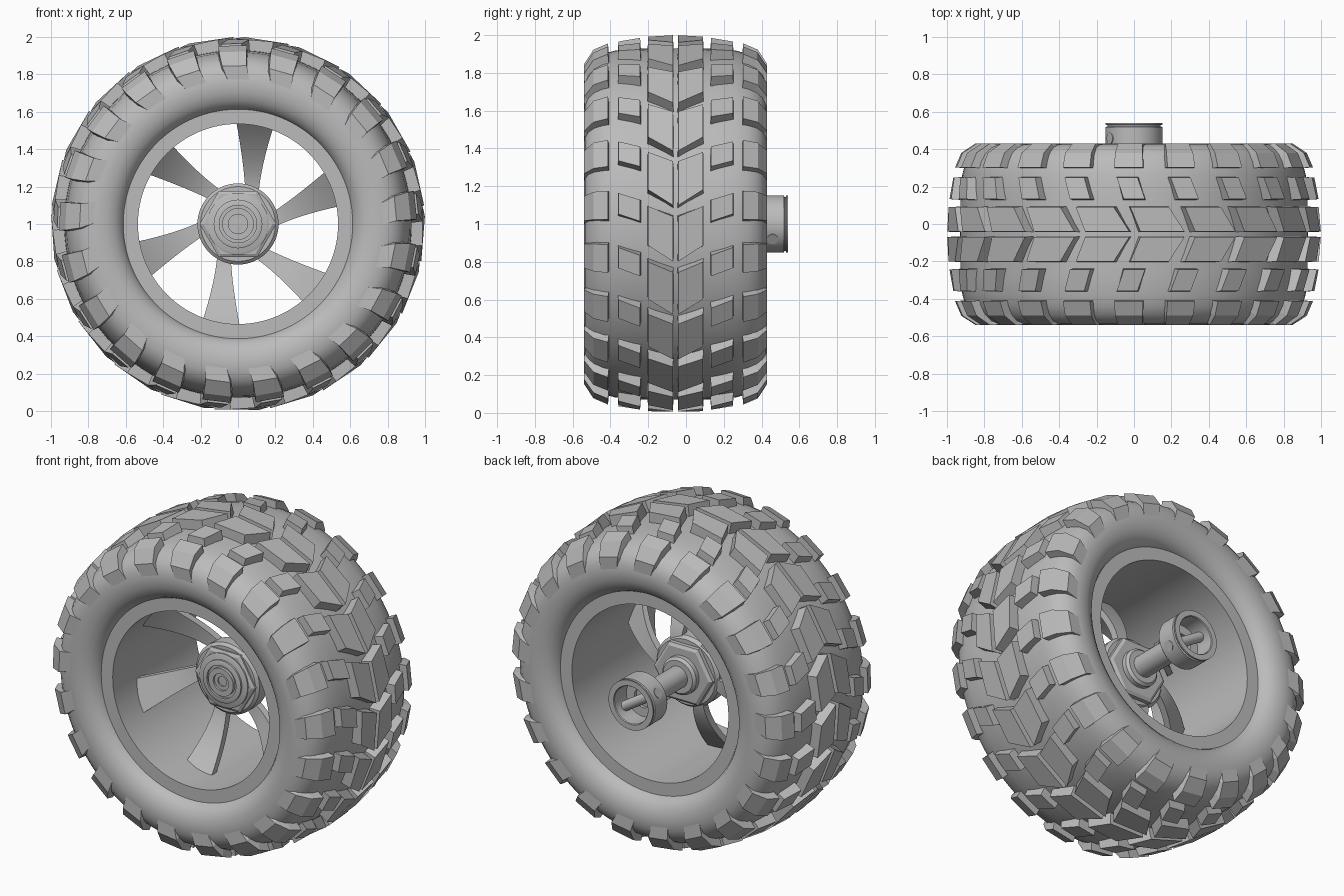
import bpy, bmesh, math
from mathutils import Matrix, Vector

cube = bpy.data.objects.get("Cube")
if cube:
    bpy.data.objects.remove(cube, do_unlink=True)

CENTRE_Y = -0.055
LUGS = 21
SPOKES = 6

grey = bpy.data.materials.new("plain_grey")
grey.use_nodes = True
grey.diffuse_color = (0.5, 0.5, 0.5, 1)
grey.node_tree.nodes["Principled BSDF"].inputs["Base Color"].default_value = (0.5, 0.5, 0.5, 1)


def polar(radius, angle, y):
    """Point around the wheel axis, angle measured from +x towards +z."""
    return Vector((radius * math.cos(angle), y, 1 + radius * math.sin(angle)))


def finish(bm, name, smooth=True):
    bmesh.ops.recalc_face_normals(bm, faces=bm.faces)
    mesh = bpy.data.meshes.new(name)
    bm.to_mesh(mesh)
    bm.free()
    mesh.materials.append(grey)
    ob = bpy.data.objects.new(name, mesh)
    bpy.context.collection.objects.link(ob)
    if smooth:
        bpy.ops.object.select_all(action="DESELECT")
        ob.select_set(True)
        bpy.context.view_layer.objects.active = ob
        bpy.ops.object.shade_smooth_by_angle(angle=math.radians(35))
    return ob


def loft(bm, rings, closed=False):
    """Skin a list of point rings; open lofts get end caps."""
    rows = [[bm.verts.new(p) for p in ring] for ring in rings]
    n = len(rows[0])
    pairs = list(zip(rows, rows[1:])) + ([(rows[-1], rows[0])] if closed else [])
    for a, b in pairs:
        for i in range(n):
            j = (i + 1) % n
            bm.faces.new((a[i], a[j], b[j], b[i]))
    if not closed:
        bm.faces.new(rows[0])
        bm.faces.new(rows[-1])


def lathe(name, profile, segments=96, closed=False, smooth=True):
    """Turn a (radius, y) profile around the wheel axis."""
    bm = bmesh.new()
    rings = [[polar(r, math.tau * i / segments, y) for i in range(segments)]
             for r, y in profile]
    loft(bm, rings, closed)
    return finish(bm, name, smooth)


# Tyre carcass: mirrored half profile with bulging sidewalls
half = [(0.60, 0.36), (0.615, 0.41), (0.63, 0.437), (0.66, 0.462), (0.70, 0.479),
        (0.75, 0.485), (0.80, 0.479), (0.84, 0.462), (0.875, 0.43), (0.90, 0.385),
        (0.918, 0.32), (0.927, 0.22), (0.93, 0.1)]
tyre = [(r, CENTRE_Y - w) for r, w in half] + [(r, CENTRE_Y + w) for r, w in reversed(half)]
lathe("tyre_carcass", tyre, closed=True)

# Rim barrel with flat lips on both ends
lathe("rim_barrel", [(0.535, CENTRE_Y - 0.405), (0.615, CENTRE_Y - 0.405),
                     (0.615, CENTRE_Y + 0.405), (0.535, CENTRE_Y + 0.405)], closed=True)


def lug_row(name, stations, phase):
    """Stations: width, outer radius, base width, base radius, start and end angle."""
    bm = bmesh.new()
    for k in range(LUGS):
        turn = phase + math.tau * k / LUGS
        for side in (-1, 1):
            rings = []
            for w, r, base_w, base_r, start, end in stations:
                y, base_y = CENTRE_Y + side * w, CENTRE_Y + side * base_w
                rings.append([polar(base_r, turn + start - 0.012, base_y),
                              polar(r, turn + start, y),
                              polar(r, turn + end, y),
                              polar(base_r, turn + end + 0.012, base_y)])
            loft(bm, rings)
    finish(bm, name, smooth=False)


# Tread: V pairs in the middle, small blocks beside them, wrapped shoulder blocks
lug_row("centre_lugs", [(0.014, 1.0, 0.010, 0.90, -0.12, 0.12),
                        (0.145, 0.992, 0.150, 0.90, -0.035, 0.175)], -0.08)
lug_row("middle_lugs", [(0.188, 0.987, 0.182, 0.90, -0.075, 0.04),
                        (0.303, 0.966, 0.309, 0.88, -0.035, 0.08)], 0.09)
# Shoulder blocks sink into the sidewall at their inner end
lug_row("shoulder_lugs", [(0.358, 0.957, 0.350, 0.87, -0.08, 0.08),
                          (0.435, 0.924, 0.390, 0.83, -0.08, 0.08),
                          (0.485, 0.848, 0.430, 0.80, -0.085, 0.07),
                          (0.482, 0.770, 0.450, 0.76, -0.11, 0.04)], 0.105)

# Spokes: dished blades, offset to one side of the axis and flared at the rim
bm = bmesh.new()
for k in range(SPOKES):
    spin = Matrix.Rotation(math.tau * k / SPOKES, 4, "Y")
    rings = []
    steps = 10
    for i in range(steps + 1):
        t = i / steps
        reach = 0.15 + 0.40 * t
        y = -0.05 - 0.23 * t ** 1.8
        flare = t ** 1.5
        left, right = 0.04 - 0.05 * flare, 0.11 + 0.09 * flare
        corners = [(left, y), (right, y), (right, y + 0.045), (left, y + 0.045)]
        rings.append([spin @ Vector((x, depth, reach)) + Vector((0, 0, 1))
                      for x, depth in corners])
    loft(bm, rings)
finish(bm, "spokes")

# Hub: round flange, hex nuts front and back, ringed front cap
lathe("hub_flange", [(0.20, -0.115), (0.217, -0.10), (0.217, -0.02), (0.20, 0.0)], 64)
lathe("front_nut", [(0.205, -0.105), (0.205, -0.125), (0.185, -0.135)], 6, smooth=False)
lathe("back_nut", [(0.20, -0.01), (0.20, 0.025), (0.18, 0.037)], 6, smooth=False)
lathe("front_washer", [(0.165, -0.125), (0.165, -0.142), (0.155, -0.147)], 64)
lathe("front_cap", [(0.13, -0.13), (0.13, -0.158), (0.115, -0.163), (0.10, -0.163),
                    (0.10, -0.149), (0.085, -0.149), (0.085, -0.168), (0.052, -0.168),
                    (0.052, -0.155), (0.03, -0.155), (0.03, -0.125)], 48)
lathe("back_collar", [(0.115, 0.03), (0.115, 0.065), (0.10, 0.08)], 48)

# Axle shaft ending in a hollow drive cup
lathe("axle_shaft", [(0.066, 0.0), (0.066, 0.40)], 48)
lathe("drive_cup", [(0.06, 0.375), (0.125, 0.375), (0.152, 0.40), (0.152, 0.518),
                    (0.143, 0.521), (0.143, 0.528), (0.152, 0.531), (0.152, 0.54),
                    (0.118, 0.54), (0.114, 0.535), (0.114, 0.42), (0.06, 0.42)],
      64, closed=True)

# Cross pin through the cup
bm = bmesh.new()
pin_axis = Vector((0.85, 0, -0.53)).normalized()
bmesh.ops.create_cone(bm, cap_ends=True, segments=24, radius1=0.03, radius2=0.03, depth=0.308,
                      matrix=Matrix.Translation((0, 0.458, 1))
                      @ pin_axis.to_track_quat("Z", "Y").to_matrix().to_4x4())
finish(bm, "cross_pin")
